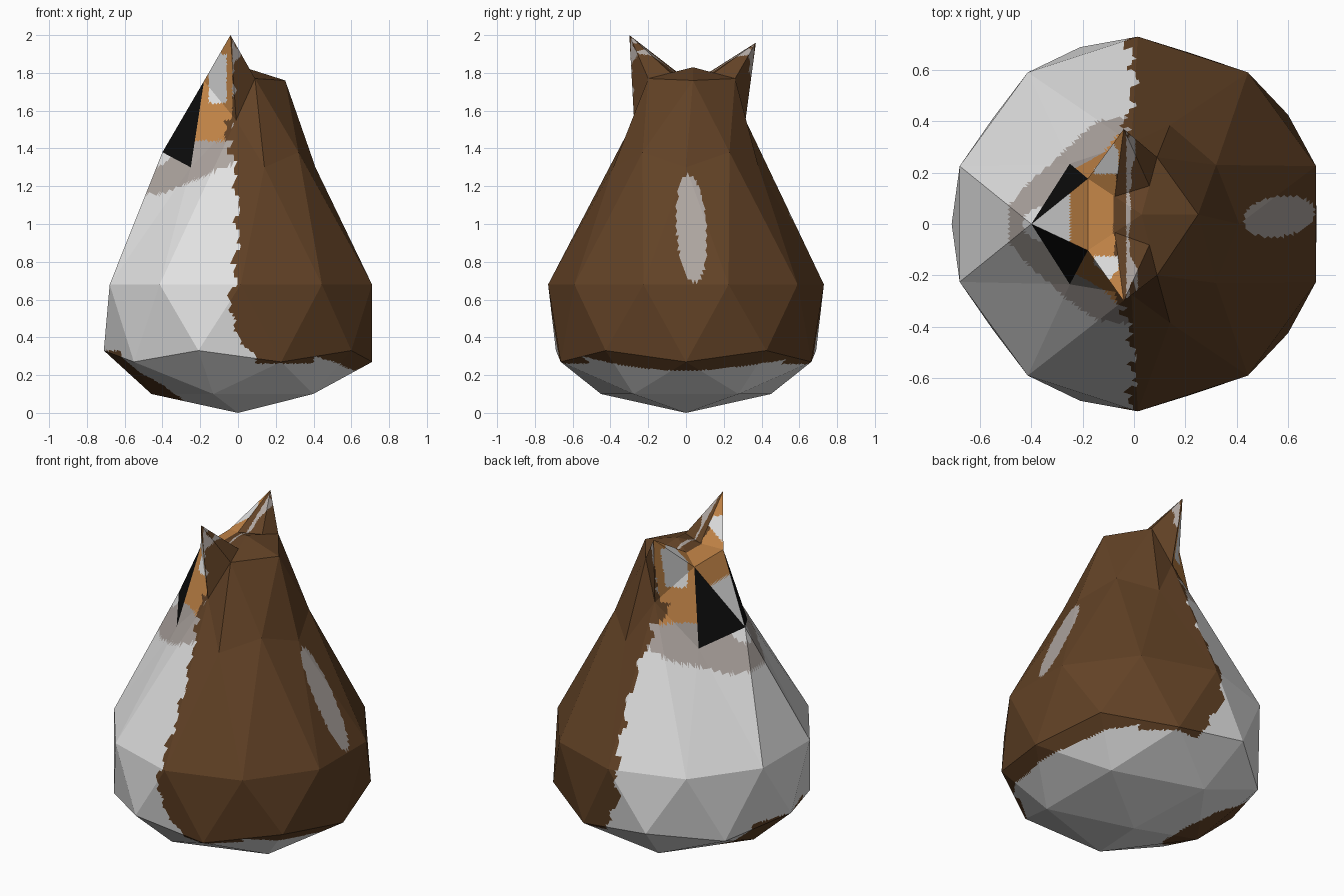
import bpy, bmesh, math
from mathutils import Vector

if "Cube" in bpy.data.objects:
    bpy.data.objects.remove(bpy.data.objects["Cube"])


def material(name, rgb):
    m = bpy.data.materials.new(name)
    m.diffuse_color = (*rgb, 1)
    m.use_nodes = True
    m.node_tree.nodes["Principled BSDF"].inputs["Base Color"].default_value = m.diffuse_color
    return m


BROWN, WHITE, TAN, ORANGE, BLACK = range(5)
mats = [material("brown_feathers", (0.122, 0.054, 0.019)),
        material("white_feathers", (0.76, 0.76, 0.76)),
        material("tan_feathers", (0.42, 0.375, 0.35)),
        material("orange_feathers", (0.56, 0.24, 0.065)),
        material("black_eyes", (0.004, 0.004, 0.004))]
FACE_TIP = Vector((-0.40, 0.0, 1.38))

# Body: icosphere reshaped to a pear; lower levels are scaled ring by ring
bm = bmesh.new()
bmesh.ops.create_icosphere(bm, subdivisions=2, radius=1)
start = [(v, v.co.copy()) for v in bm.verts]


def at(x, y, z):
    p = Vector((x, y, z))
    return min(start, key=lambda s: (s[1] - p).length)[0]


levels = [(-1, 1, 0, 0), (-0.85, 0.90, 0.015, 0.10), (-0.526, 0.82, 0.013, 0.27),
          (-0.447, 0.81, 0.014, 0.33), (0, 0.73, 0.015, 0.68)]
for v, co in start:
    if co.z < 0.2:
        _, s, off, z = min(levels, key=lambda l: abs(l[0] - co.z))
        v.co = (co.x * s + off, co.y * s, z)

# Shoulders and head
top = at(0, 0, 1)
face_tip = at(-0.85, 0, 0.526)
top.co = (0.03, 0.037, 1.83)
face_tip.co = FACE_TIP
at(0.526, 0, 0.85).co = (0.25, 0.037, 1.76)
at(0.894, 0, 0.447).co = (0.41, 0, 1.30)
sides = []
for s in (-1, 1):
    at(0.276, s * 0.85, 0.447).co = (0.14, s * 0.385, 1.30)
    at(0.688, s * 0.5, 0.526).co = (0.32, s * 0.23, 1.38)
    cheek = at(-0.724, s * 0.526, 0.447)
    cheek.co = (-0.25, s * 0.235, 1.30)
    temple = at(-0.263, s * 0.809, 0.526)
    temple.co = (-0.01, 0.02 + s * 0.295, 1.55)
    crown = at(0.1625, s * 0.5, 0.85)
    crown.co = (0.09, 0.03 + s * 0.23, 1.77)
    brow = at(-0.425, s * 0.309, 0.85)
    brow.co = (-0.18, 0.037 + s * 0.14, 1.757)
    sides.append((s, cheek, temple, crown, brow))


def face_of(*vs):
    return next(f for f in bm.faces if set(f.verts) == set(vs))


# Eyes: one whole black facet on each side of the beak
for f in bm.faces:
    f.material_index = 0
for s, cheek, temple, crown, brow in sides:
    face_of(face_tip, cheek, brow).material_index = BLACK

# Ears: pulled from the facets at the crown corners
for s, cheek, temple, crown, brow in sides:
    bm.faces.remove(face_of(crown, temple, brow))
    bm.faces.remove(face_of(top, crown, brow))
    mids = []
    for end in (crown, brow):
        edge = next(e for e in top.link_edges if e.other_vert(top) == end)
        mids.append(bmesh.utils.edge_split(edge, top, 0.5)[1])
    p, q = mids
    tip = bm.verts.new((-0.04, 0.035 + s * 0.335, 1.98 - s * 0.02))
    bm.faces.new((top, p, q))
    ring = [p, q, brow, temple, crown]
    for i in range(5):
        bm.faces.new((tip, ring[i], ring[(i + 1) % 5]))
    for e in [e for e in bm.edges if not e.link_faces]:
        bm.edges.remove(e)

bmesh.ops.triangulate(bm, faces=bm.faces[:])
bmesh.ops.recalc_face_normals(bm, faces=bm.faces[:])

# Cut each flat facet finely so that the plumage borders can follow curves
bmesh.ops.subdivide_edges(bm, edges=bm.edges[:], cuts=23, use_grid_fill=True)
bm.normal_update()


def inside(u, v, cu, cv, ru, rv):
    return ((u - cu) / ru) ** 2 + ((v - cv) / rv) ** 2 < 1


def plumage(c, n):
    x, y, z = c
    ragged = 0.014 * math.sin(31 * z + 2 * y) + 0.010 * math.sin(67 * z)
    # head: forehead, ear fronts and face disc
    if z > 1.44 and x < -0.03:
        if abs(y - 0.035) > 0.16 and z > 1.55 and n.x < -0.2:
            return WHITE if -0.155 < x < -0.06 and 1.64 < z < 1.9 else ORANGE
        if n.z < 0.75 and x < -0.25:
            return WHITE
        if z > 1.78 and n.x > -0.1:
            return BROWN
        return ORANGE if x < -0.075 + ragged else BROWN
    # underside: white with a brown patch at the front
    if z < 0.33 and inside(x, y, -0.52, 0, 0.23, 0.27):
        return BROWN
    if z < 0.262 - 0.045 * math.cos(4 * y) * (x > 0.4) + ragged * 0.4:
        return WHITE
    # pale mark on the back
    if x > 0.3 and inside(y + 0.06 * (z - 0.97), z, 0.03, 0.975, 0.08, 0.285):
        return TAN
    # jagged border between back and belly
    border = -0.02 + 0.02 * math.sin(6 * z - 4.5) + max(0, 0.5 - z) * 0.5
    if x > border + ragged:
        return BROWN
    if (c - FACE_TIP).length < 0.085:
        return WHITE
    if z > 1.16 + 0.42 * max(0, x + 0.40):
        return TAN
    return WHITE


for f in bm.faces:
    if f.material_index != BLACK:
        f.material_index = plumage(f.calc_center_median(), f.normal)
    f.smooth = False

mesh = bpy.data.meshes.new("bird_body")
bm.to_mesh(mesh)
bm.free()
for m in mats:
    mesh.materials.append(m)
bird = bpy.data.objects.new("bird_body", mesh)
bpy.context.collection.objects.link(bird)
